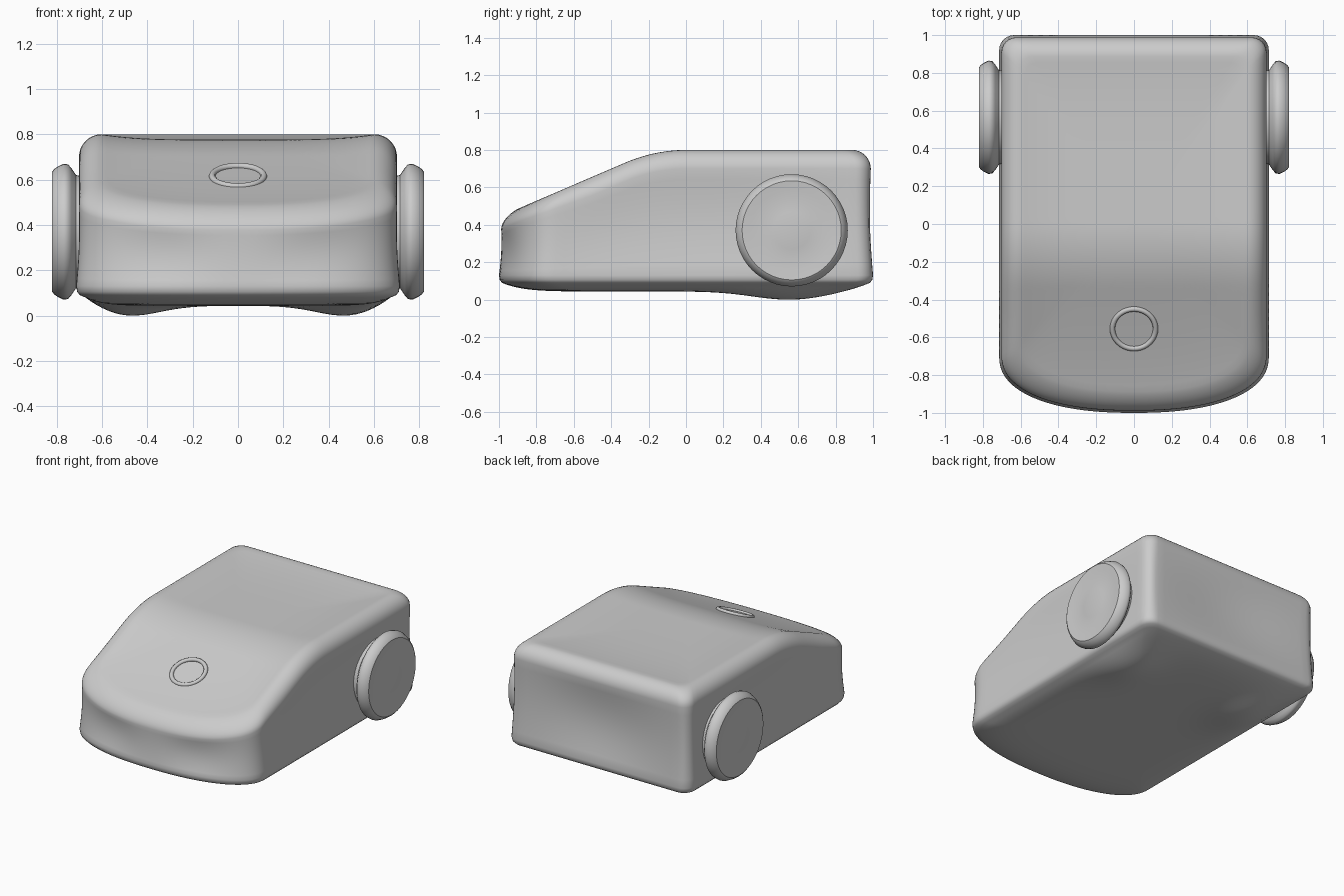
import bpy, bmesh
from math import sin, cos, pi, exp, atan
from mathutils import Matrix

if "Cube" in bpy.data.objects:
    bpy.data.objects.remove(bpy.data.objects["Cube"])


def finish(bm, name, angle=0.7):
    bmesh.ops.remove_doubles(bm, verts=bm.verts, dist=0.0001)
    bmesh.ops.recalc_face_normals(bm, faces=bm.faces)
    me = bpy.data.meshes.new(name)
    bm.to_mesh(me)
    bm.free()
    ob = bpy.data.objects.new(name, me)
    bpy.context.collection.objects.link(ob)
    bpy.ops.object.select_all(action='DESELECT')
    bpy.context.view_layer.objects.active = ob
    ob.select_set(True)
    bpy.ops.object.shade_smooth_by_angle(angle=angle)
    return ob


# Plan outline: bowed nose, straight sides, small rounded rear corners
HW, NOSE = 0.714, -0.70


def half_outline():
    pts = []
    for i in range(25):
        a = i / 24 * pi / 2
        pts.append((HW * sin(a) ** (2 / 2.3), NOSE - 0.3 * cos(a) ** (2 / 2.3)))
    pts += [(HW, NOSE + (0.92 - NOSE) * i / 36) for i in range(1, 37)]
    pts += [(HW - 0.08 + 0.08 * cos(a), 0.92 + 0.08 * sin(a))
            for a in [i / 6 * pi / 2 for i in range(1, 7)]]
    pts += [((HW - 0.08) * (1 - i / 12), 1.0) for i in range(1, 13)]
    return pts


right = half_outline()
outline = right + [(-x, y) for x, y in right[-2:0:-1]]


# Height of the deck and sloping bonnet
def top(y):
    if y > 0:
        return 0.80
    if y > -0.33:
        return 0.80 - 0.64 * y * y
    return 0.73 + 0.43 * (y + 0.33)


def top_dished(y, s):
    return top(y) - 0.024 * (1 - s ** 4)


def edge_radius(y):
    return 0.10 - 0.03 * min(1, max(0, (-y - 0.5) / 0.4))


# Belly: gently swollen, with two lower lobes near the wheels
def belly(x, y, s):
    g = exp(-(((abs(x) - 0.49) / 0.2) ** 2 + ((y - 0.55) / 0.28) ** 2))
    return 0.08 - (0.037 + 0.047 * g) * (1 - s ** 9)


# How strongly each wall panel is pressed in: rear, two nose halves, sides
def hollow(x, y):
    if y > 0.99:
        return 0.01 + 0.026 * cos(pi / 2 * x / HW) ** 2
    if y < NOSE:
        return 0.006 + 0.012 * sin(pi * abs(x) / HW) ** 2
    return 0.006 + 0.018 * max(0, sin(pi * (y - NOSE) / (0.93 - NOSE)))


# Body: stacked rings from the belly centre, up the walls, to the deck centre
bm = bmesh.new()
rings = []


def ring(inset, scale, height, dent=0):
    row = []
    for x, y in outline:
        d = inset + dent * hollow(x, y)
        px = x * (1 - d / HW) * scale
        py = y * (1 - d) * scale
        row.append(bm.verts.new((px, py, height(px, py))))
    rings.append(row)


N = 26
for i in range(1, N + 1):
    s = i / N
    ring(0.04, s, lambda x, y, s=s: belly(x, y, s))
ring(0.016, 1, lambda x, y: 0.09)
ring(0.004, 1, lambda x, y: 0.105)
for i in range(11):
    t = i / 10
    ring(0.012 * t, 1, lambda x, y, t=t: 0.13 + t * (top(y) - edge_radius(y) - 0.13),
         dent=sin(pi * t))
for i in range(1, 9):
    a = i / 8 * pi / 2
    ring(0.012 + 0.1 * (1 - cos(a)), 1,
         lambda x, y, a=a: top(y) - edge_radius(y) * (1 - sin(a)))
for i in range(N - 1, 0, -1):
    s = i / N
    ring(0.112, s, lambda x, y, s=s: top_dished(y, s))

n = len(outline)
for a, b in zip(rings, rings[1:]):
    for i in range(n):
        j = (i + 1) % n
        bm.faces.new((a[i], a[j], b[j], b[i]))
for row, z in ((rings[0], belly(0, 0, 0)), (rings[-1], top_dished(0, 0))):
    c = bm.verts.new((0, 0, z))
    for i in range(n):
        bm.faces.new((c, row[i], row[(i + 1) % n]))
finish(bm, "body")

# Wheels: spun tyre profile given as (x, radius)
PROFILE = [(0.66, 0), (0.66, 0.24), (0.715, 0.25), (0.735, 0.28), (0.75, 0.297),
           (0.77, 0.3), (0.795, 0.288), (0.812, 0.276), (0.82, 0.265),
           (0.816, 0.22), (0.812, 0.16), (0.816, 0.10), (0.82, 0.065), (0.82, 0)]
for name, side in (("right_wheel", 1), ("left_wheel", -1)):
    bm = bmesh.new()
    vs = [bm.verts.new((x * side, 0.565, 0.37 + r)) for x, r in PROFILE]
    es = [bm.edges.new(p) for p in zip(vs, vs[1:])]
    bmesh.ops.spin(bm, geom=vs + es, cent=(0, 0.565, 0.37), axis=(1, 0, 0),
                   angle=2 * pi, steps=48, use_merge=True)
    finish(bm, name)

# Badge ring set into the bonnet
bm = bmesh.new()
SEG, SUB = 40, 10
grid = []
for i in range(SEG):
    a = 2 * pi * i / SEG
    grid.append([bm.verts.new(((0.114 + 0.014 * cos(b)) * cos(a),
                               (0.114 + 0.014 * cos(b)) * sin(a), 0.014 * sin(b)))
                 for b in [2 * pi * k / SUB for k in range(SUB)]])
for i in range(SEG):
    for k in range(SUB):
        p, q, m = grid[i], grid[(i + 1) % SEG], (k + 1) % SUB
        bm.faces.new((p[k], q[k], q[m], p[m]))
bm.transform(Matrix.Translation((0, -0.555, 0.615)) @ Matrix.Rotation(atan(0.43), 4, 'X'))
finish(bm, "bonnet_ring")
